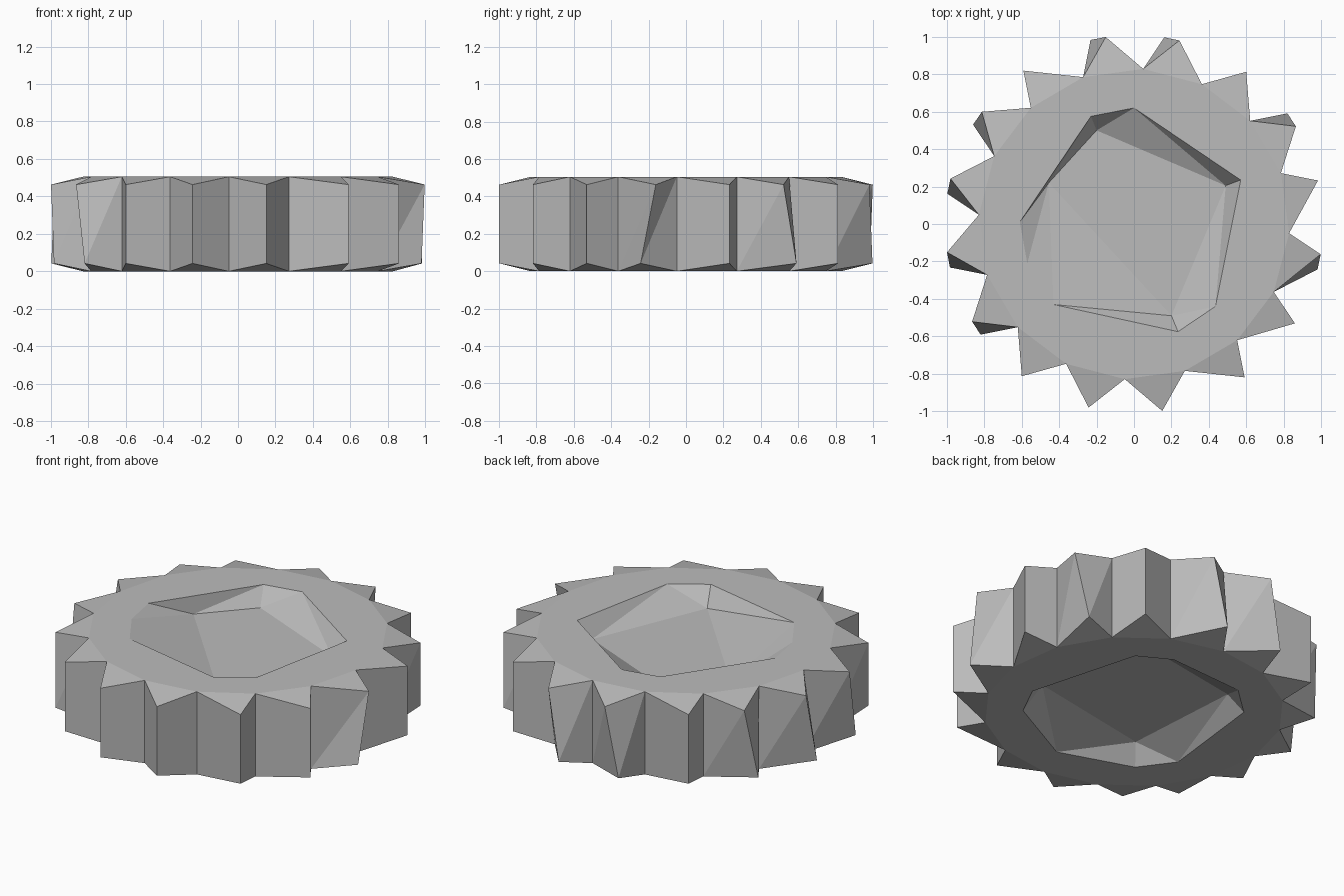
import bpy, bmesh
from math import radians, sin, cos

if "Cube" in bpy.data.objects:
    bpy.data.objects.remove(bpy.data.objects["Cube"])

H = 0.505            # wheel height
TIP_DROP = 0.042     # tooth tips sit this far inside the two faces
TEETH = 16
STEP = 360 / TEETH

grey = bpy.data.materials.new("stone_grey")
grey.diffuse_color = (0.5, 0.5, 0.5, 1)
grey.use_nodes = True
grey.node_tree.nodes["Principled BSDF"].inputs["Base Color"].default_value = grey.diffuse_color


def polar(r, deg, z):
    return (r * cos(radians(deg)), r * sin(radians(deg)), z)


def finish(bm, name):
    bmesh.ops.recalc_face_normals(bm, faces=bm.faces)
    mesh = bpy.data.meshes.new(name)
    bm.to_mesh(mesh)
    bm.free()
    mesh.materials.append(grey)
    obj = bpy.data.objects.new(name, mesh)
    bpy.context.collection.objects.link(obj)
    return obj


# Toothed wheel: valleys on a regular ring, tips leaning one way or the other
LATE_TOP = {0, 13, 14, 15, 5}                  # teeth whose upper tip leans forward
LATE_BOTTOM = {0, 13, 14, 5, 1, 3, 6, 7, 8, 9, 4}   # same for the lower tip
bm = bmesh.new()
valleys, tips = [], []
for i in range(TEETH):
    a = -3.4 + i * STEP
    valleys.append([bm.verts.new(polar(0.83, a, z)) for z in (0, H)])
    lean = [16.7 if i in late else 12.0 for late in (LATE_BOTTOM, LATE_TOP)]
    tips.append([bm.verts.new(polar(1.01, a + lean[0], TIP_DROP)),
                 bm.verts.new(polar(1.01, a + lean[1], H - TIP_DROP))])
bm.faces.new([v[1] for v in valleys])
bm.faces.new([v[0] for v in reversed(valleys)])
for i in range(TEETH):
    v, t, n = valleys[i], tips[i], valleys[(i + 1) % TEETH]
    for side in (0, 1):                        # sloped tooth ends
        bm.faces.new((v[side], t[side], n[side]))
    for a, b in ((v, t), (t, n)):              # tooth flanks
        bm.faces.new((a[0], b[0], b[1]))
        bm.faces.new((a[0], b[1], a[1]))
wheel = finish(bm, "toothed_wheel")


# Faceted hollows in both faces
def hollow(name, rim, floor, face_z, floor_z):
    out = 0.1 if face_z > floor_z else -0.1
    bm = bmesh.new()
    for x, y in rim:
        bm.verts.new((x, y, face_z))
        bm.verts.new((x, y, face_z + out))
    for x, y in floor:
        bm.verts.new((x, y, floor_z))
    res = bmesh.ops.convex_hull(bm, input=bm.verts)
    junk = {g for g in res["geom_interior"] + res["geom_unused"]
            if isinstance(g, bmesh.types.BMVert)}
    bmesh.ops.delete(bm, geom=list(junk), context='VERTS')
    cutter = finish(bm, name)
    cutter.hide_render = True
    mod = wheel.modifiers.new(name, 'BOOLEAN')
    mod.operation = 'DIFFERENCE'
    mod.solver = 'EXACT'
    mod.object = cutter
    bpy.context.view_layer.objects.active = wheel
    bpy.ops.object.modifier_apply(modifier=name)
    bpy.data.objects.remove(cutter)


hollow("upper_hollow",
       [(0, .62), (.57, .235), (.435, -.44), (.235, -.575), (-.43, -.43),
        (-.57, -.21), (-.61, .01), (-.23, .575)],
       [(-.2, .5), (.49, .205), (.2, -.49), (-.455, .22)], H, 0.4)
hollow("lower_hollow",
       [(.575, -.19), (.39, .475), (.2, .58), (-.29, .55), (-.47, .385),
        (-.545, -.27), (-.4, -.467), (.04, -.617), (.476, -.387)],
       [(-.34, -.39), (-.39, .34), (.24, .45), (.46, -.24)], 0, 0.105)
